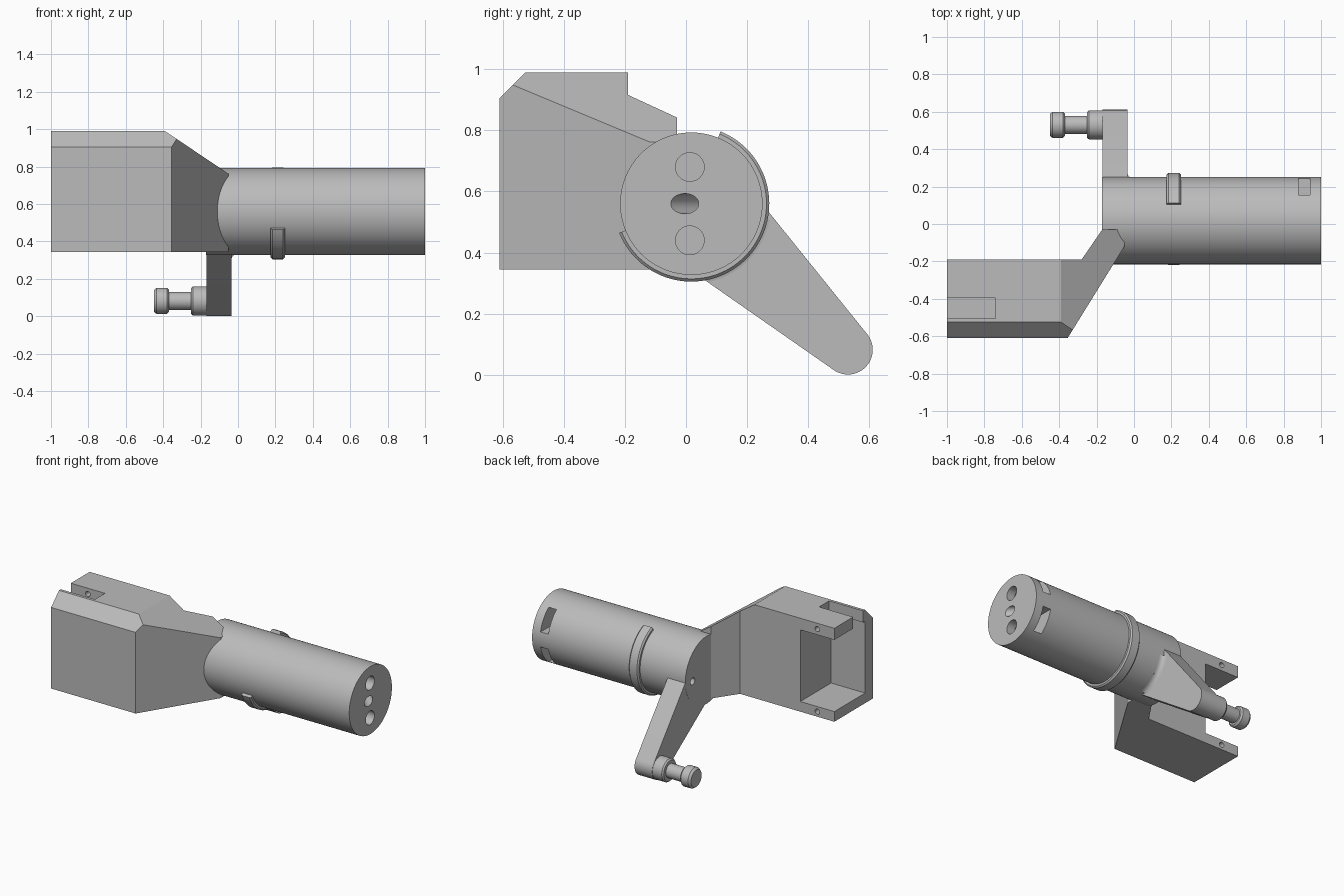
import bpy, bmesh, math
from mathutils import Vector, Matrix

if "Cube" in bpy.data.objects:
    bpy.data.objects.remove(bpy.data.objects["Cube"])

grey = bpy.data.materials.new("mid_grey")
grey.use_nodes = True
COLOUR = (0.5, 0.5, 0.5, 1)
grey.diffuse_color = COLOUR
grey.node_tree.nodes["Principled BSDF"].inputs["Base Color"].default_value = COLOUR

CY, CZ, R = 0.0175, 0.56, 0.233      # barrel axis and radius
PY, PZ, PR = 0.53, 0.082, 0.081      # crank pin axis and radius


def finish(name, bm):
    bmesh.ops.recalc_face_normals(bm, faces=bm.faces)
    mesh = bpy.data.meshes.new(name)
    bm.to_mesh(mesh)
    bm.free()
    mesh.materials.append(grey)
    obj = bpy.data.objects.new(name, mesh)
    bpy.context.collection.objects.link(obj)
    return obj


def prism(points, offset):
    """Extrude a flat outline by a vector."""
    bm = bmesh.new()
    face = bm.faces.new([bm.verts.new(p) for p in points])
    ext = bmesh.ops.extrude_face_region(bm, geom=[face])["geom"]
    verts = [v for v in ext if isinstance(v, bmesh.types.BMVert)]
    bmesh.ops.translate(bm, verts=verts, vec=offset)
    return bm


def rod(name, start, end, radius, sides=32):
    start, end = Vector(start), Vector(end)
    axis = end - start
    rot = axis.to_track_quat("Z", "Y").to_matrix().to_4x4()
    bm = bmesh.new()
    bmesh.ops.create_cone(bm, cap_ends=True, segments=sides, radius1=radius, radius2=radius,
                          depth=axis.length,
                          matrix=Matrix.Translation((start + end) / 2) @ rot)
    return finish(name, bm)


def box(name, lo, hi):
    corners = [(lo[0], lo[1], lo[2]), (hi[0], lo[1], lo[2]),
               (hi[0], hi[1], lo[2]), (lo[0], hi[1], lo[2])]
    return finish(name, prism(corners, (0, 0, hi[2] - lo[2])))


def sweep(name, profile, a0, a1, cy, cz, steps=64):
    """Sweep a closed (x, radius) profile round an axis parallel to x."""
    bm = bmesh.new()
    rings = []
    for i in range(steps + 1):
        a = math.radians(a0 + (a1 - a0) * i / steps)
        rings.append([bm.verts.new((x, cy + r * math.cos(a), cz + r * math.sin(a)))
                      for x, r in profile])
    n = len(profile)
    for p, q in zip(rings, rings[1:]):
        for j in range(n):
            k = (j + 1) % n
            bm.faces.new((p[j], p[k], q[k], q[j]))
    bm.faces.new(rings[0])
    bm.faces.new(rings[-1])
    if abs(a1 - a0) == 360:
        bmesh.ops.delete(bm, geom=list(bm.faces)[-2:], context="FACES_ONLY")
        bmesh.ops.remove_doubles(bm, verts=bm.verts, dist=1e-5)
    return finish(name, bm)


def cut(obj, cutters):
    bpy.context.view_layer.objects.active = obj
    for c in cutters:
        c.hide_render = True
        mod = obj.modifiers.new("cut", "BOOLEAN")
        mod.operation, mod.solver, mod.object = "DIFFERENCE", "EXACT", c
        bpy.ops.object.modifier_apply(modifier=mod.name)


parts, helpers = [], []

# Barrel with end sockets, side slots and wire holes
barrel = rod("barrel", (-0.17, CY, CZ), (1, CY, CZ), R, 96)
barrel_cuts = []
for s in (-1, 1):
    z = CZ + s * 0.12
    barrel_cuts.append(rod("socket_cutter", (0.9, CY - 0.005, z), (1.1, CY - 0.005, z), 0.047))
    barrel_cuts.append(box("slot_cutter", (0.88, -0.04, z - 0.068), (0.94, 0.4, z + 0.068)))
barrel_cuts.append(rod("slanted_hole_cutter", (1.1, -0.1, CZ), (0.85, 0.14, CZ), 0.033))
hub_hole = rod("hub_hole_cutter", (-0.3, 0.185, 0.54), (0.02, 0.15, 0.54), 0.024)
cut(barrel, barrel_cuts + [hub_hole])

# Crank arm: a tapered outline round the hub and the pin
outline = []
axis_angle = math.atan2(PZ - CZ, PY - CY)
for y, z, r, mid, half in ((CY, CZ, 0.18, axis_angle + math.pi, 98),
                           (PY, PZ, PR, axis_angle, 82)):
    for i in range(25):
        a = mid + math.radians(half * (i / 12 - 1))
        outline.append((-0.1695, y + r * math.cos(a), z + r * math.sin(a)))
arm = finish("crank_arm", prism(outline, (0.1345, 0, 0)))
cut(arm, [hub_hole])
helpers += barrel_cuts + [hub_hole]

# Fillet between arm and barrel
curve = [(-0.035 + 0.03 * (1 - math.cos(t)), R + 0.03 * (1 - math.sin(t)))
         for t in [math.pi / 2 * i / 6 for i in range(7)]]
fillet = sweep("arm_fillet", [(-0.04, R - 0.01), (-0.04, R + 0.03)] + curve + [(-0.005, R - 0.01)],
               -78, -12, CY, CZ, 24)

# Partial raised collar
collar = sweep("collar", [(0.175, 0.22), (0.175, 0.246), (0.184, 0.255), (0.241, 0.255),
                          (0.25, 0.246), (0.25, 0.22)], 68, -158, CY, CZ)

# Crank pin: boss, shaft and rounded head
pin = sweep("crank_pin", [(-0.16, 0.001), (-0.16, 0.078), (-0.24, 0.078), (-0.25, 0.07),
                          (-0.25, 0.048), (-0.37, 0.048), (-0.37, 0.06), (-0.38, 0.07),
                          (-0.435, 0.07), (-0.45, 0.058), (-0.45, 0.001)],
            0, 360, PY, PZ, 48)

# Housing and tapering neck, from one plan outline trimmed by two planes
plan = [(-1, -0.19), (-0.28, -0.19), (-0.17, -0.03), (-0.05, -0.03),
        (-0.05, -0.118), (-0.355, -0.61), (-1, -0.61)]
bm = prism([(x, y, 0.345) for x, y in plan], (0, 0, 0.645))
for point, normal in (((-0.39, 0, 0.99), (0.672, 0, 1)),
                      ((0, -0.61, 0.905), (0, -1, 1))):
    bmesh.ops.bisect_plane(bm, geom=bm.verts[:] + bm.edges[:] + bm.faces[:], dist=1e-5,
                           plane_co=point, plane_no=normal, clear_outer=True)
    bmesh.ops.holes_fill(bm, edges=[e for e in bm.edges if e.is_boundary], sides=0)
housing = finish("housing_and_neck", bm)

# Open bay, top slot and screw holes in the housing
housing_cuts = [box("bay_cutter", (-1.1, -0.525, 0.415), (-0.74, 0, 0.91)),
                box("top_slot_cutter", (-1.1, -0.505, 0.8), (-0.74, -0.395, 1.1))]
for z in (0.38, 0.95):
    housing_cuts.append(rod("screw_hole_cutter", (-0.87, -0.45, z), (-0.87, -0.1, z), 0.018, 20))
cut(housing, housing_cuts)
helpers += housing_cuts

for h in helpers:
    bpy.data.objects.remove(h)

# Smooth the round surfaces, keep edges sharp
bpy.ops.object.select_all(action="DESELECT")
for obj in (barrel, arm, fillet, collar, pin, housing):
    obj.select_set(True)
bpy.context.view_layer.objects.active = barrel
bpy.ops.object.shade_smooth_by_angle(angle=math.radians(30))
